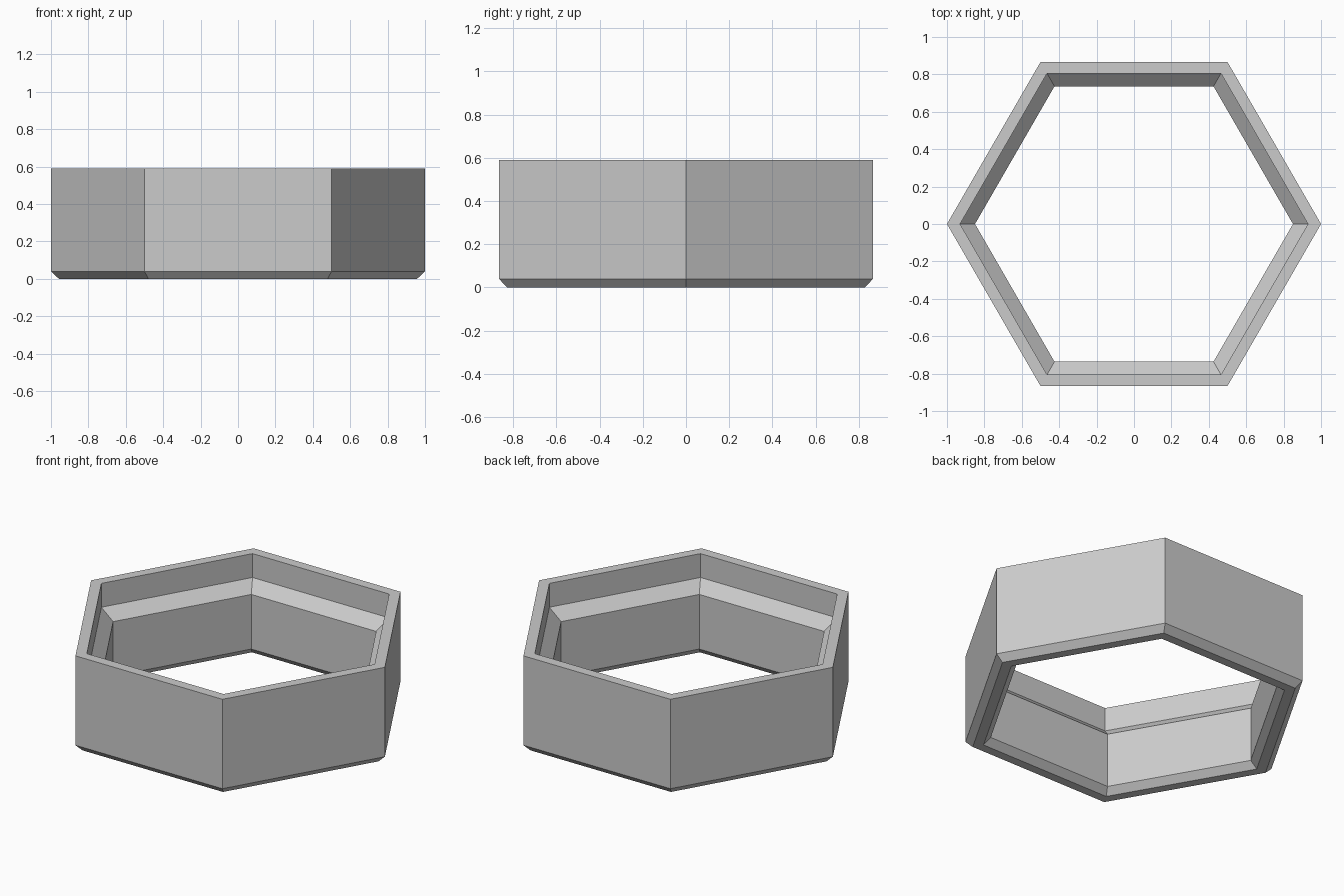
import bpy
import bmesh
from math import cos, sin, pi

cube = bpy.data.objects.get("Cube")
if cube:
    bpy.data.objects.remove(cube, do_unlink=True)

SIDES = 6

# Closed cross-section (corner radius, height), going around the wall
SECTION = [
    (0.957, 0.0), (1.0, 0.04), (1.0, 0.59),      # outer chamfer and outer wall
    (0.93, 0.59), (0.93, 0.443), (0.85, 0.376),  # rim, recess and sloped ledge
    (0.85, 0.04), (0.893, 0.0),                  # inner wall and inner chamfer
]


def flat_material(name, colour):
    mat = bpy.data.materials.new(name)
    mat.use_nodes = True
    mat.diffuse_color = colour
    mat.node_tree.nodes["Principled BSDF"].inputs["Base Color"].default_value = colour
    return mat


def polygon_ring(name, section, sides, mat):
    """Sweep a closed section around a regular polygon."""
    bm = bmesh.new()
    loops = []
    for i in range(sides):
        a = 2 * pi * i / sides
        loops.append([bm.verts.new((r * cos(a), r * sin(a), z)) for r, z in section])
    count = len(section)
    for i in range(sides):
        here, after = loops[i], loops[(i + 1) % sides]
        for j in range(count):
            k = (j + 1) % count
            bm.faces.new((here[j], after[j], after[k], here[k]))
    bmesh.ops.recalc_face_normals(bm, faces=bm.faces)
    mesh = bpy.data.meshes.new(name)
    bm.to_mesh(mesh)
    bm.free()
    mesh.materials.append(mat)
    obj = bpy.data.objects.new(name, mesh)
    bpy.context.collection.objects.link(obj)
    return obj


# Hexagonal ring with a stepped inside
grey = flat_material("light grey", (0.6, 0.6, 0.6, 1.0))
polygon_ring("hexagonal_ring", SECTION, SIDES, grey)
